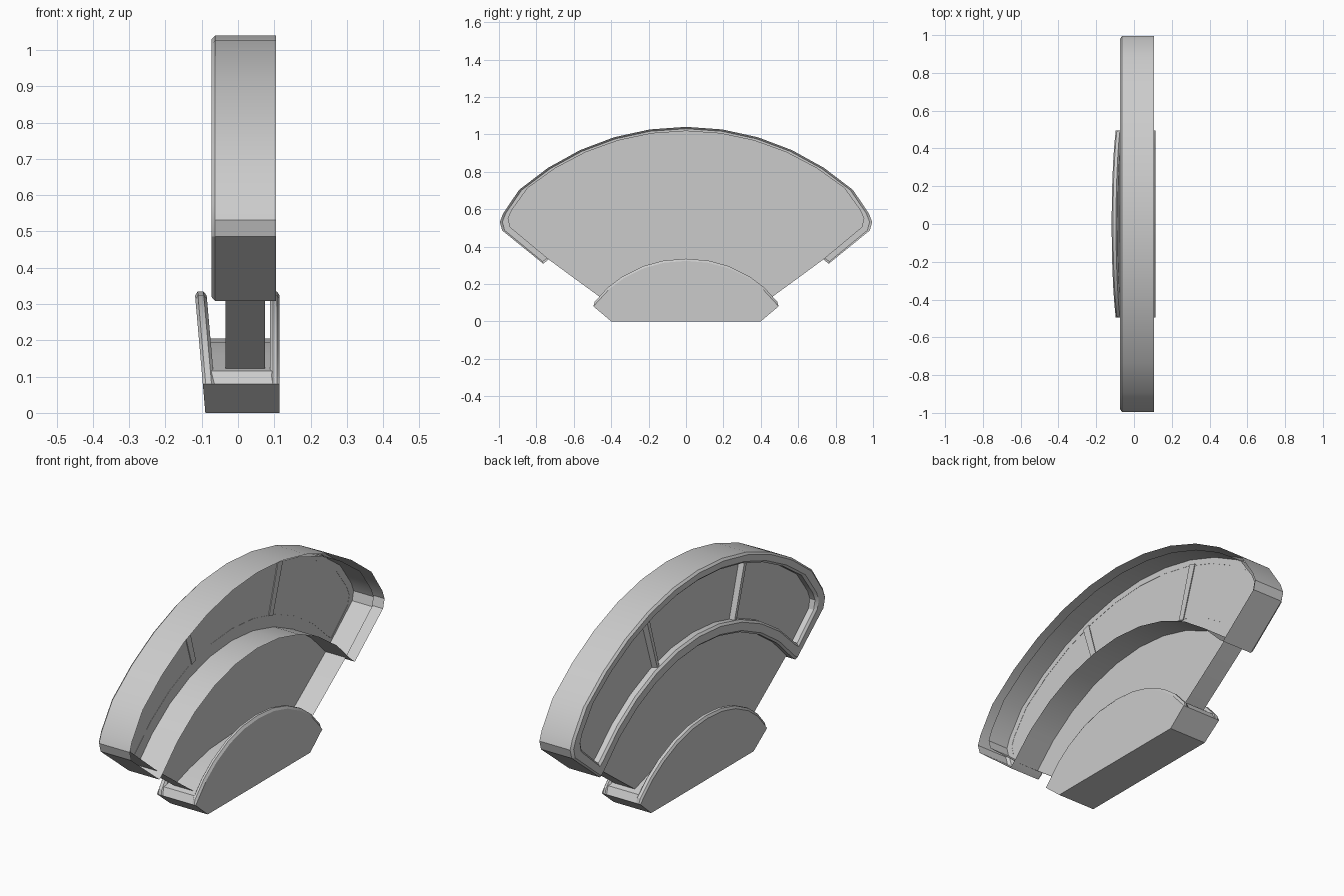
import bpy, bmesh, math

if "Cube" in bpy.data.objects:
    bpy.data.objects.remove(bpy.data.objects["Cube"])

CZ = -0.31   # height of the centre of the fan arcs


def polar(r, deg):
    a = math.radians(deg)
    return (r * math.sin(a), CZ + r * math.cos(a))


def mirrored(half):
    """Outline from +y half points (apex at y=0 last or first is kept once)."""
    return half + [(-y, z) for y, z in reversed(half) if abs(y) > 1e-6]


def outer_half(R, a):
    """Arc from the apex to a rounded corner, +y side."""
    pts = [polar(R, k * (a - 9.6) / 5) for k in range(6)]
    return pts + [polar(R - 0.03, a - 3.2), polar(R - 0.047, a - 1.2), polar(R - 0.085, a)]


def fan_loop(R, r, a):
    """Closed annular sector with rounded outer corners."""
    half = outer_half(R, a) + [polar(r + 0.006, a)]
    half += [polar(r, (a - 1.5) * k / 5) for k in range(5, -1, -1)]
    return half + [(-y, z) for y, z in reversed(half[1:-1])]


def build(name, rings, cap_first=False, cap_last=False):
    """Bridge equal-length rings of 3D points, with optional end caps."""
    bm = bmesh.new()
    vs = [[bm.verts.new(p) for p in ring] for ring in rings]
    n = len(vs[0])
    for a, b in zip(vs, vs[1:]):
        for i in range(n):
            j = (i + 1) % n
            bm.faces.new((a[i], a[j], b[j], b[i]))
    if cap_first:
        bm.faces.new(list(reversed(vs[0])))
    if cap_last:
        bm.faces.new(vs[-1])
    bmesh.ops.recalc_face_normals(bm, faces=bm.faces)
    # open shells: make the faces that look along x point to the -x front
    if not (cap_first and cap_last):
        s = sum(f.normal.x * f.calc_area() for f in bm.faces)
        if s > 0:
            bmesh.ops.reverse_faces(bm, faces=bm.faces)
    me = bpy.data.meshes.new(name)
    bm.to_mesh(me)
    bm.free()
    ob = bpy.data.objects.new(name, me)
    bpy.context.collection.objects.link(ob)
    bpy.ops.object.select_all(action='DESELECT')
    ob.select_set(True)
    bpy.context.view_layer.objects.active = ob
    bpy.ops.object.shade_smooth_by_angle(angle=math.radians(25))
    return ob


def at(x, loop):
    return [(x, y, z) for y, z in loop]


# Rim: raised frame on the -x side, open channel on the +x side
outer = fan_loop(1.35, 0.976, 51)
outer_in = fan_loop(1.34, 0.986, 50.6)
recess_out = fan_loop(1.31, 1.025, 48.8)
recess = fan_loop(1.30, 1.035, 48.3)
build("rim_frame", [at(0.105, outer), at(-0.063, outer), at(-0.073, outer_in),
                    at(-0.073, recess_out), at(-0.063, recess), at(-0.034, recess)])

# Fan plate: shallow tray open on the +x side
half = outer_half(1.33, 49.2) + [(0.74, 0.335), (0.57, 0.21), (0.46, 0.13), (0.38, 0.075)]
plate = half + [(-y, z) for y, z in reversed(half[1:])]
build("fan_plate", [at(0.075, plate), at(-0.035, plate)], cap_last=True)

# Two radial ribs inside the recess
for i, ang in enumerate((17, -17)):
    def rib(w):
        d = math.degrees(w / 1.17)
        return [polar(1.03, ang - d), polar(1.305, ang - d),
                polar(1.305, ang + d), polar(1.03, ang + d)]
    build(f"rib_{i + 1}", [at(-0.03, rib(0.018)), at(-0.06, rib(0.009))], True, True)

# Base clip: two arched walls and a humped floor
LEAN = 0.0875
arch = mirrored([(0.4, 0), (0.495, 0.08), (0.488, 0.105), (0.42, 0.18), (0.34, 0.24),
                 (0.23, 0.295), (0.12, 0.325), (0, 0.335)])
arch_in = [(y * 0.975, z * 0.965) if z > 0.09 else (y, z) for y, z in arch]
floor = mirrored([(0.4, 0), (0.495, 0.08), (0.475, 0.115), (0.33, 0.16),
                  (0.17, 0.195), (0, 0.205)])


def leaning(x, loop, lean):
    return [(x - lean * z, y, z) for y, z in loop]


def wall(name, x0, x1, lean):
    b = 0.008
    build(name, [leaning(x0, arch_in, lean), leaning(x0 + b, arch, lean),
                 leaning(x1 - b, arch, lean), leaning(x1, arch_in, lean)], True, True)


wall("leaning_wall", -0.09, -0.058, LEAN)
wall("straight_wall", 0.088, 0.115, 0.0)
build("base_floor", [leaning(-0.066, floor, LEAN), leaning(0.096, floor, 0)], True, True)
